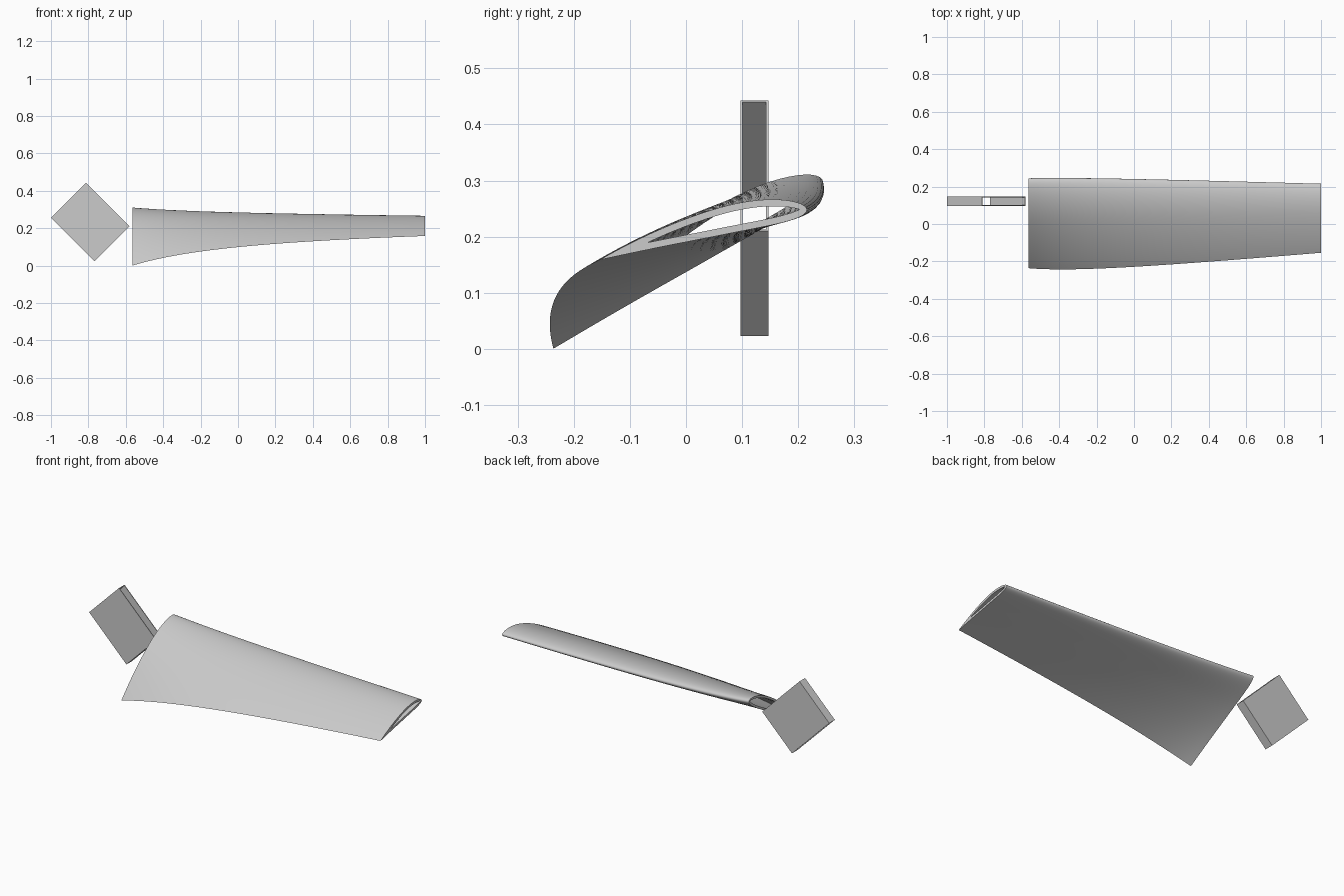
import bpy, bmesh, math
from mathutils import Vector

cube = bpy.data.objects.get("Cube")
if cube:
    bpy.data.objects.remove(cube, do_unlink=True)

grey = bpy.data.materials.new("plain_grey")
grey.use_nodes = True
grey.diffuse_color = (0.6, 0.6, 0.6, 1)
grey.node_tree.nodes["Principled BSDF"].inputs["Base Color"].default_value = (0.6, 0.6, 0.6, 1)


def hollow_loft(name, outer, inner, smooth):
    """Open-ended tube from matching lists of outer and inner section loops."""
    bm = bmesh.new()
    out = [[bm.verts.new(p) for p in loop] for loop in outer]
    inn = [[bm.verts.new(p) for p in loop] for loop in inner]

    def bridge(a, b):
        n = len(a)
        for i in range(n):
            j = (i + 1) % n
            bm.faces.new((a[i], a[j], b[j], b[i]))

    for skin in (out, inn):
        for a, b in zip(skin, skin[1:]):
            bridge(a, b)
    bridge(out[0], inn[0])
    bridge(out[-1], inn[-1])
    bmesh.ops.recalc_face_normals(bm, faces=bm.faces)
    mesh = bpy.data.meshes.new(name)
    bm.to_mesh(mesh)
    bm.free()
    mesh.materials.append(grey)
    obj = bpy.data.objects.new(name, mesh)
    bpy.context.collection.objects.link(obj)
    if smooth:
        bpy.ops.object.select_all(action='DESELECT')
        obj.select_set(True)
        bpy.context.view_layer.objects.active = obj
        bpy.ops.object.shade_smooth_by_angle(angle=math.radians(35))
    return obj


# Airfoil section as fractions of the chord
THICK, CAMBER, CREST = 0.132, 0.04, 0.4


def half_thickness(t):
    return 5 * THICK * (0.2969 * math.sqrt(t) - 0.126 * t - 0.3516 * t**2
                        + 0.2843 * t**3 - 0.1036 * t**4)


def camber(t):
    d = CREST if t < CREST else 1 - CREST
    return CAMBER * (1 - ((t - CREST) / d) ** 2)


def solve(thin, thick, wall):
    """Chord position where the half thickness equals the wall."""
    for _ in range(40):
        mid = (thin + thick) / 2
        if half_thickness(mid) < wall:
            thin = mid
        else:
            thick = mid
    return thick


def section(x, wall, steps=32):
    """Twisted section loop at span position x, shrunk by the wall."""
    chord = 0.566 + (0.38 - 0.566) * (x - ROOT) / (TIP - ROOT)
    pitch = math.atan(0.119 + 0.263 / (x + 1.08))
    w = wall / chord
    nose = solve(0, 0.3, w) if wall else 0
    tail = solve(1, 0.3, w) if wall else 1
    points = []
    for i in range(2 * steps):
        a = math.pi * i / steps
        t = nose + (tail - nose) * (1 + math.cos(a)) / 2
        h = max(half_thickness(t) - w, 0) * (1 if i <= steps else -1)
        along, up = (0.25 - t) * chord, (camber(t) + h) * chord
        points.append(Vector((x,
                              0.123 + along * math.cos(pitch) - up * math.sin(pitch),
                              0.2265 + along * math.sin(pitch) + up * math.cos(pitch))))
    return points


# Hollow twisted blade
ROOT, TIP, SPANS = -0.565, 1.0, 48
stations = [ROOT + (TIP - ROOT) * i / SPANS for i in range(SPANS + 1)]
hollow_loft("blade", [section(x, 0) for x in stations],
            [section(x, 0.0125) for x in stations], True)

# Thin-walled rectangular sleeve, tilted and open at both ends
centre = Vector((-0.79, 0.122, 0.233))
axis = Vector((1, 0, 1)).normalized()
side = Vector((1, 0, -1)).normalized()
depth = Vector((0, 1, 0))


def rectangle(end, wall):
    return [centre + axis * end + side * (0.165 - wall) * s + depth * (0.025 - wall) * d
            for s, d in ((-1, -1), (1, -1), (1, 1), (-1, 1))]


ends = (-0.132, 0.132)
hollow_loft("sleeve", [rectangle(e, 0) for e in ends],
            [rectangle(e, 0.004) for e in ends], False)
